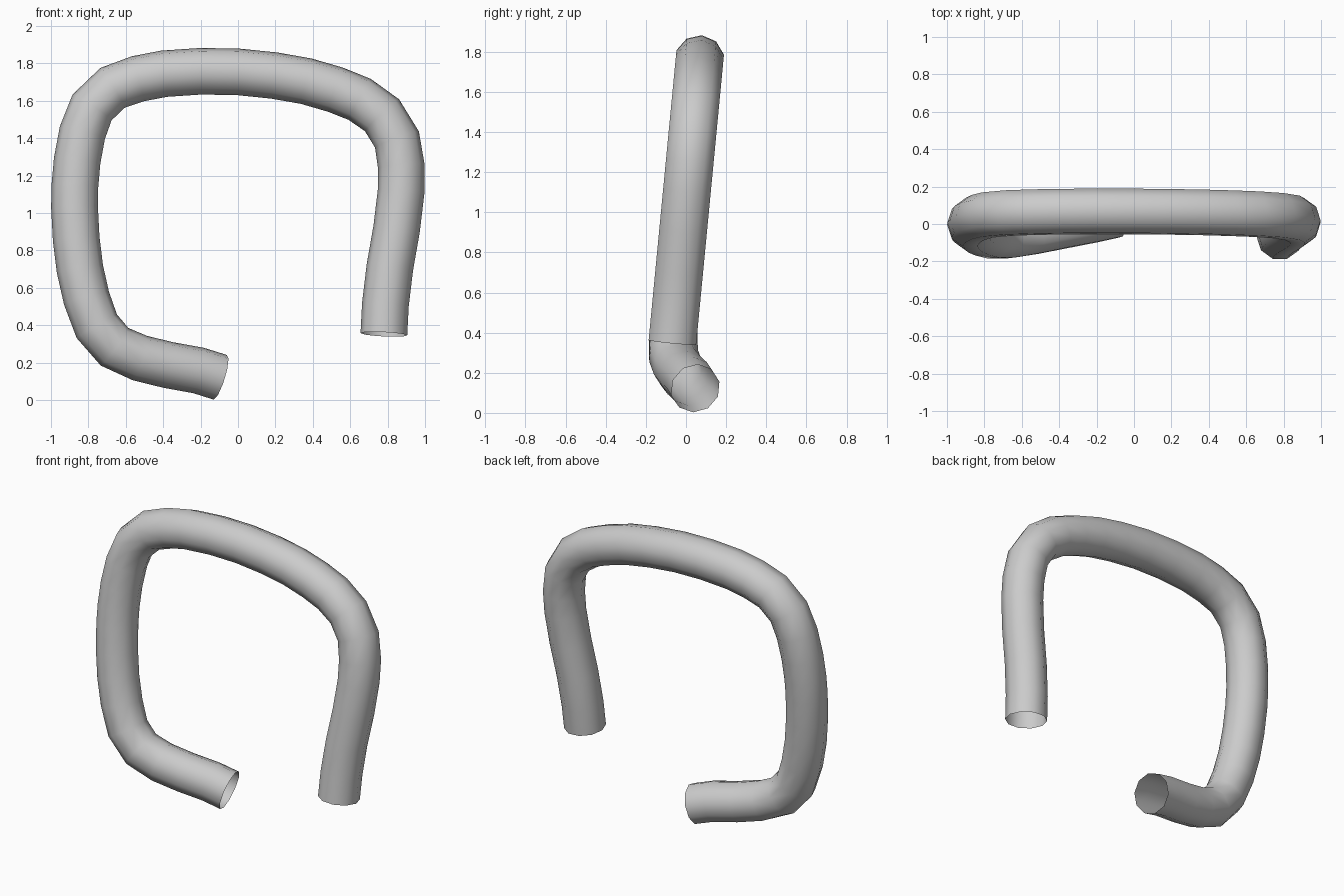
import bpy, bmesh, math
from mathutils import Vector

if "Cube" in bpy.data.objects:
    bpy.data.objects.remove(bpy.data.objects["Cube"])

RADIUS = 0.125
SIDES = 10
TILT = 0.096

# Centre line (x, z): from the short lower leg, around the loop, to the right leg
path_xz = [
    (-0.095, 0.122), (-0.21, 0.158), (-0.375, 0.188), (-0.525, 0.225),
    (-0.66, 0.285), (-0.755, 0.395), (-0.81, 0.545), (-0.845, 0.70),
    (-0.865, 0.86), (-0.874, 1.03), (-0.872, 1.145), (-0.86, 1.28),
    (-0.832, 1.43), (-0.78, 1.565), (-0.67, 1.67), (-0.535, 1.718),
    (-0.395, 1.745), (-0.2, 1.758), (0.0, 1.755), (0.195, 1.735),
    (0.365, 1.705), (0.52, 1.66), (0.65, 1.608), (0.77, 1.523),
    (0.85, 1.393), (0.873, 1.25), (0.872, 1.115), (0.848, 0.915),
    (0.812, 0.71), (0.788, 0.51), (0.78, 0.352),
]
# The lower leg bends backwards out of the tilted plane
leg_y = [0.047, 0.022, -0.01, -0.04, -0.062]

path = [Vector((x, leg_y[i] if i < len(leg_y) else -0.067 + TILT * (z - 0.36), z))
        for i, (x, z) in enumerate(path_xz)]
plane_normal = Vector((0, 1, -TILT)).normalized()

# Sweep a ten-sided ring along the path, ends left open
bm = bmesh.new()
rings = []
last = len(path) - 1
for i, p in enumerate(path):
    before = (p - path[max(i - 1, 0)]).normalized()
    after = (path[min(i + 1, last)] - p).normalized()
    t = (before + after).normalized()
    n = plane_normal.cross(t).normalized()
    b = t.cross(n)
    rings.append([bm.verts.new(p + RADIUS * (math.cos(a) * n + math.sin(a) * b))
                  for a in (2 * math.pi * k / SIDES for k in range(SIDES))])
for r0, r1 in zip(rings, rings[1:]):
    for k in range(SIDES):
        m = (k + 1) % SIDES
        bm.faces.new((r0[k], r0[m], r1[m], r1[k]))

mesh = bpy.data.meshes.new("bent_tube")
bm.to_mesh(mesh)
bm.free()
tube = bpy.data.objects.new("bent_tube", mesh)
bpy.context.collection.objects.link(tube)
for f in mesh.polygons:
    f.use_smooth = True
